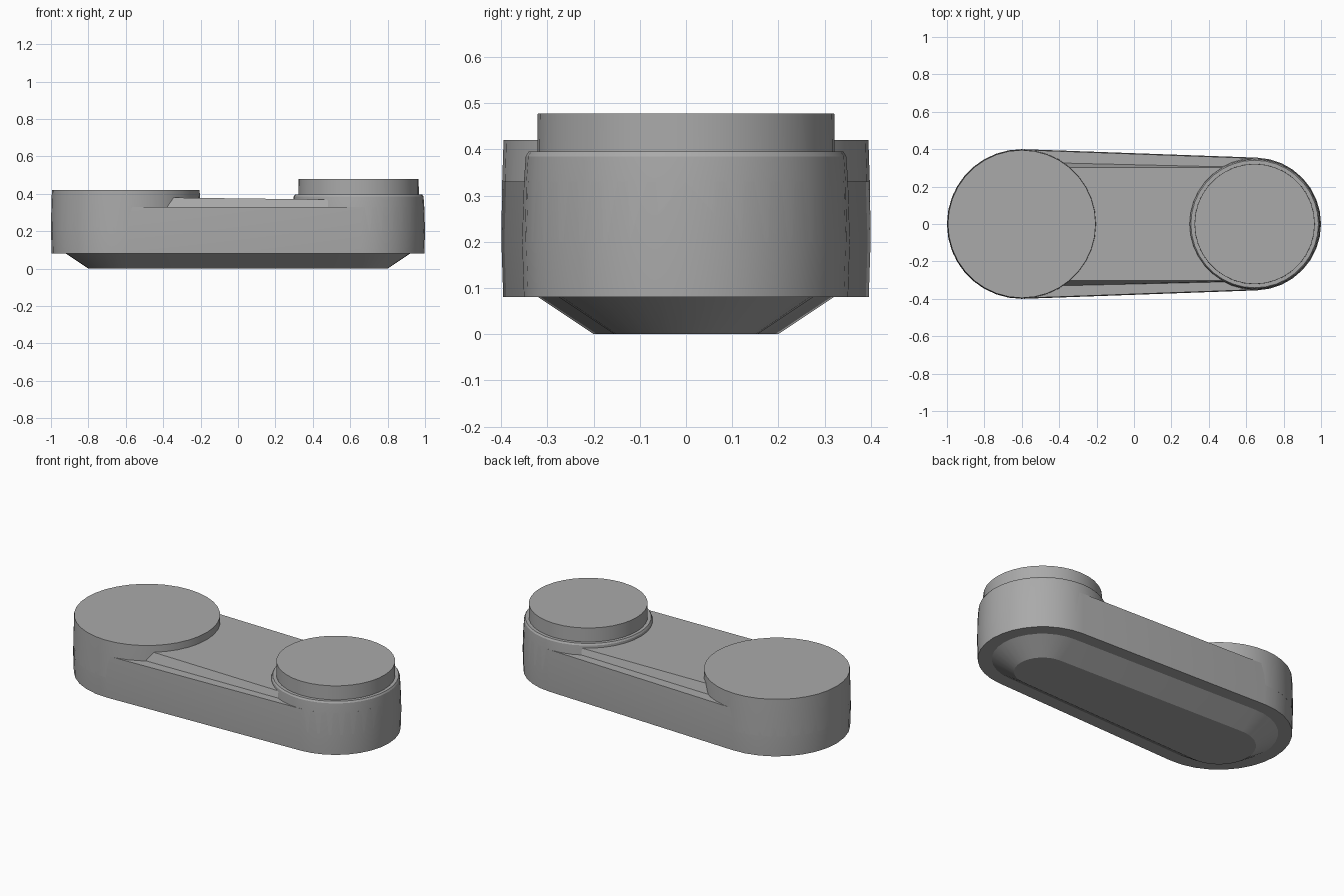
import bpy, bmesh, math

cube = bpy.data.objects.get("Cube")
if cube:
    bpy.data.objects.remove(cube, do_unlink=True)

grey = bpy.data.materials.new("mid grey")
grey.use_nodes = True
colour = (0.40, 0.40, 0.40, 1)
grey.diffuse_color = colour
grey.node_tree.nodes["Principled BSDF"].inputs["Base Color"].default_value = colour

# Centres and radii of the wide and narrow ends
LX, LR = -0.6, 0.40
RX, RR = 0.645, 0.355


def capsule(inset, z, n=16):
    """Tapered capsule outline joining the two end circles."""
    tilt = math.asin((LR - RR) / (RX - LX))
    pts = []
    for cx, r, start, sweep in (
            (RX, RR, -math.pi / 2 + tilt, math.pi - 2 * tilt),
            (LX, LR, math.pi / 2 - tilt, math.pi + 2 * tilt)):
        for i in range(n + 1):
            a = start + sweep * i / n
            pts.append((cx + (r - inset) * math.cos(a), (r - inset) * math.sin(a), z))
    return pts


def circle(cx, r, z, n=36):
    return [(cx + r * math.cos(2 * math.pi * i / n),
             r * math.sin(2 * math.pi * i / n), z) for i in range(n)]


def loft(name, loops):
    """Closed solid skinned through loops listed from bottom to top."""
    bm = bmesh.new()
    rings = [[bm.verts.new(p) for p in loop] for loop in loops]
    for a, b in zip(rings, rings[1:]):
        for i in range(len(a)):
            j = (i + 1) % len(a)
            bm.faces.new((a[i], a[j], b[j], b[i]))
    bm.faces.new(rings[0][::-1])
    bm.faces.new(rings[-1])
    bmesh.ops.recalc_face_normals(bm, faces=bm.faces)
    mesh = bpy.data.meshes.new(name)
    bm.to_mesh(mesh)
    bm.free()
    mesh.materials.append(grey)
    obj = bpy.data.objects.new(name, mesh)
    bpy.context.collection.objects.link(obj)
    bpy.ops.object.select_all(action='DESELECT')
    obj.select_set(True)
    bpy.context.view_layer.objects.active = obj
    bpy.ops.object.shade_smooth_by_angle(angle=math.radians(25))
    return obj


# Arm body: sloped underside, flat rim, upright wall and side ledge
loft("arm_body", [capsule(0.2, 0), capsule(0.08, 0.08), capsule(0.004, 0.08),
                  capsule(0, 0.2), capsule(0.004, 0.33)])

# Raised deck with steep sides, dipping slightly toward the narrow end
loft("deck", [
    [(-0.55, -0.335, 0.32), (0.6, -0.308, 0.32), (0.6, 0.308, 0.32), (-0.55, 0.335, 0.32)],
    [(-0.55, -0.303, 0.382), (0.6, -0.303, 0.368), (0.6, 0.303, 0.368), (-0.55, 0.303, 0.382)]])

# Wide end disc
loft("wide_end_disc", [circle(LX, 0.4, 0.2), circle(LX, 0.398, 0.33), circle(LX, 0.395, 0.42)])

# Narrow end drum with a stepped cap
loft("narrow_end_drum", [circle(RX, 0.354, 0.2), circle(RX, 0.351, 0.33),
                         circle(RX, 0.347, 0.385), circle(RX, 0.341, 0.395)])
loft("narrow_end_cap", [circle(RX, 0.322, 0.38), circle(RX, 0.321, 0.478)])
